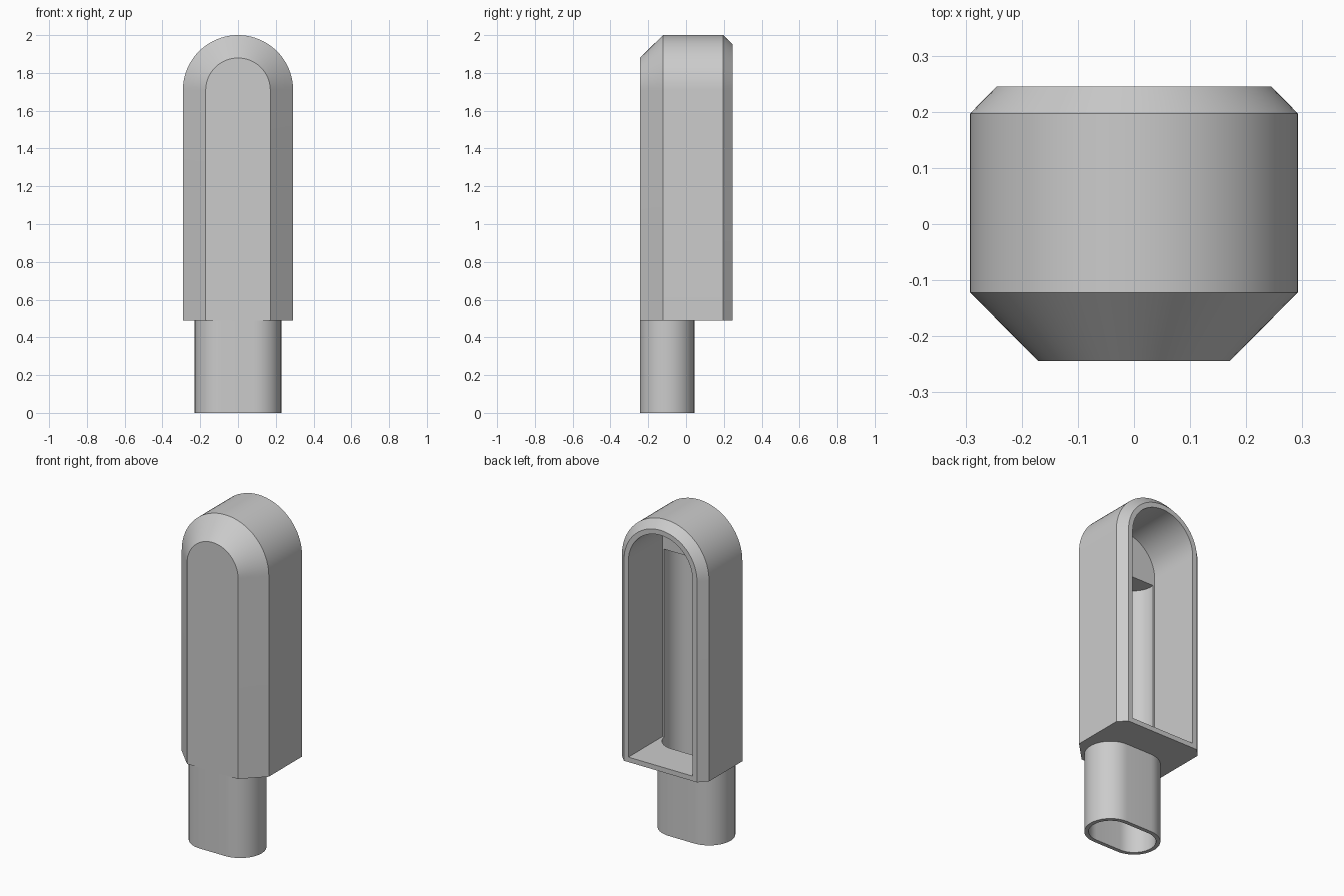
import bpy, bmesh, math

cube = bpy.data.objects.get("Cube")
if cube:
    bpy.data.objects.remove(cube)

grey = bpy.data.materials.new("light grey")
grey.use_nodes = True
grey.diffuse_color = (0.6, 0.6, 0.6, 1)
grey.node_tree.nodes["Principled BSDF"].inputs["Base Color"].default_value = (0.6, 0.6, 0.6, 1)

SPRING = 1.708      # height where the arch starts
BASE = 0.49         # underside of the body


def arch(half, y, bottom, n=40):
    """Round-topped outline in a plane of constant y."""
    pts = [(half, y, bottom)]
    for i in range(n + 1):
        a = math.pi * i / n
        pts.append((half * math.cos(a), y, SPRING + half * math.sin(a)))
    return pts + [(-half, y, bottom)]


def stadium(r, z, straight=0.085, cy=-0.1, n=24):
    """Flat-sided oval in a plane of constant z."""
    pts = []
    for side in (1, -1):
        for i in range(n + 1):
            a = math.pi * (i / n - 0.5)
            pts.append((side * (straight + r * math.cos(a)), cy + side * r * math.sin(a), z))
    return pts


def loft(name, rings, closed=False):
    """Skin outlines in order; cap the ends, or join the last to the first."""
    bm = bmesh.new()
    loops = [[bm.verts.new(p) for p in ring] for ring in rings]
    pairs = list(zip(loops, loops[1:]))
    if closed:
        pairs.append((loops[-1], loops[0]))
    else:
        bm.faces.new(loops[0])
        bm.faces.new(loops[-1])
    for a, b in pairs:
        for i in range(len(a)):
            j = (i + 1) % len(a)
            bm.faces.new((a[i], a[j], b[j], b[i]))
    bmesh.ops.recalc_face_normals(bm, faces=bm.faces)
    mesh = bpy.data.meshes.new(name)
    bm.to_mesh(mesh)
    bm.free()
    mesh.materials.append(grey)
    obj = bpy.data.objects.new(name, mesh)
    bpy.context.collection.objects.link(obj)
    return obj


def cut(obj, cutter):
    bpy.context.view_layer.objects.active = obj
    mod = obj.modifiers.new("cut", 'BOOLEAN')
    mod.operation = 'DIFFERENCE'
    mod.solver = 'EXACT'
    mod.object = cutter
    bpy.ops.object.modifier_apply(modifier=mod.name)
    bpy.data.objects.remove(cutter)


# Arched body, bevelled at front and back
body = loft("body", [arch(0.171, -0.244, BASE), arch(0.292, -0.122, BASE),
                     arch(0.292, 0.197, BASE), arch(0.245, 0.245, BASE)])

# Pocket open to the back, then the oval shaft rising from the neck
cut(body, loft("pocket", [arch(0.215, -0.08, BASE + 0.03), arch(0.215, 0.4, BASE + 0.03)]))
cut(body, loft("shaft", [stadium(0.12, 0.3), stadium(0.12, 1.66)]))

# Hollow oval neck
neck = loft("neck", [stadium(0.144, 0), stadium(0.144, BASE),
                     stadium(0.12, BASE), stadium(0.12, 0)], closed=True)

# Smooth curves, crisp edges
bpy.ops.object.select_all(action='DESELECT')
for obj in (body, neck):
    obj.select_set(True)
bpy.context.view_layer.objects.active = body
bpy.ops.object.shade_smooth_by_angle(angle=math.radians(30))
